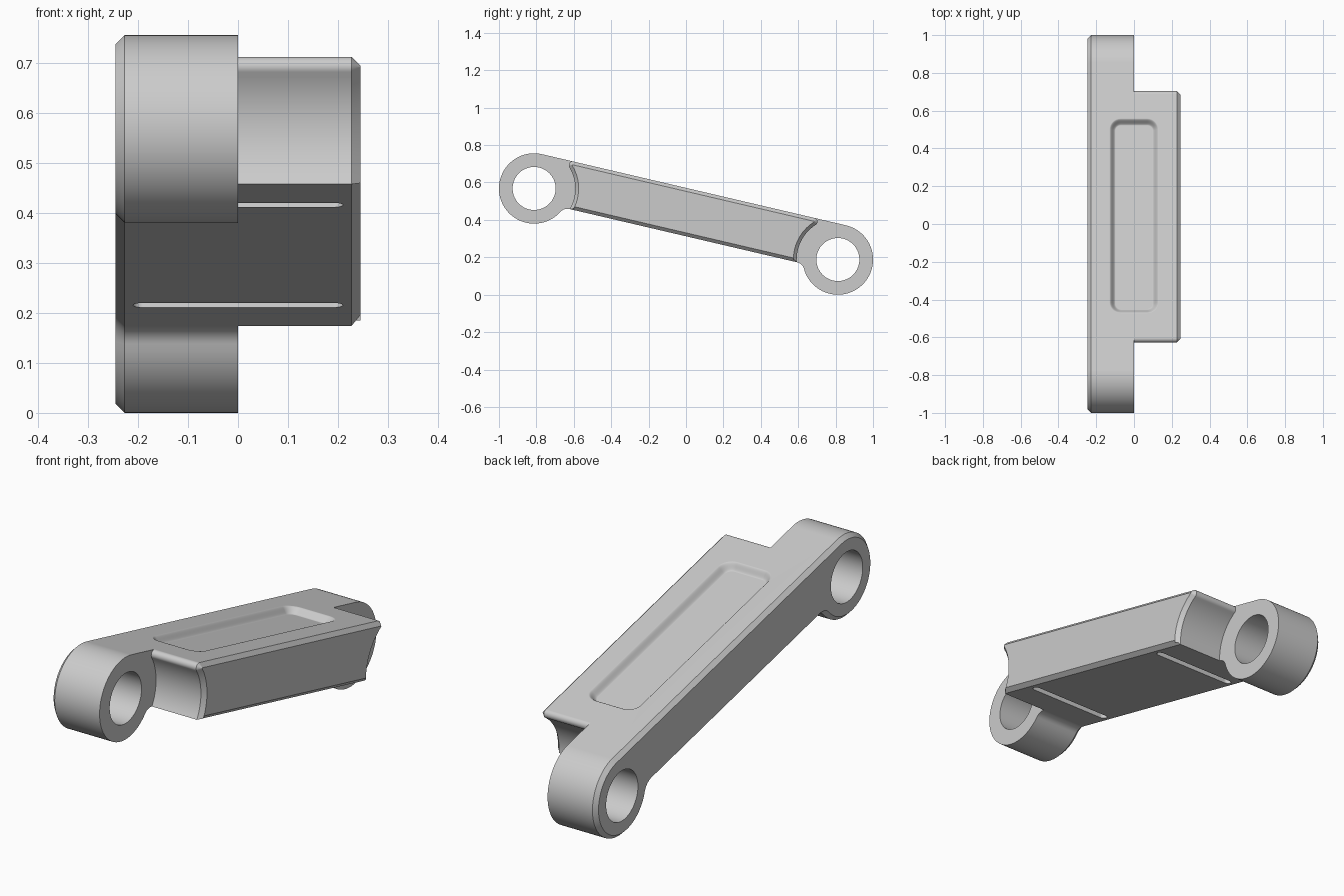
import bpy, bmesh
from math import sin, cos, pi, radians, atan2, asin, sqrt
from mathutils import Vector, Matrix

if "Cube" in bpy.data.objects:
    bpy.data.objects.remove(bpy.data.objects["Cube"])

# Main dimensions, in the link's own frame: x across, u along, v up
U, R, HOLE = 0.834, 0.188, 0.115       # eye offset, radius, bore
TOP, BOTTOM = 0.188, -0.064            # body faces
HALF, CHAMFER = 0.245, 0.018
CLEAR = 0.22                           # clearance radius around each eye
PLACE = Matrix.Translation((0, 0, 0.378)) @ Matrix.Rotation(radians(-13.17), 4, 'X')

grey = bpy.data.materials.new("light_grey")
grey.use_nodes = True
grey.diffuse_color = (0.6, 0.6, 0.6, 1)
grey.node_tree.nodes["Principled BSDF"].inputs["Base Color"].default_value = (0.6, 0.6, 0.6, 1)


def arc(cu, cv, r, a0, a1, n):
    return [Vector((cu + r * cos(a0 + (a1 - a0) * i / n), cv + r * sin(a0 + (a1 - a0) * i / n)))
            for i in range(n + 1)]


def mirrored(half):
    return half + [Vector((-p.x, p.y)) for p in reversed(half)]


def inset(pts, d):
    """Mitred inward offset of a counterclockwise outline."""
    out = []
    for i, p in enumerate(pts):
        a = (p - pts[i - 1]).normalized()
        b = (pts[(i + 1) % len(pts)] - p).normalized()
        na, nb = Vector((-a.y, a.x)), Vector((-b.y, b.x))
        out.append(p + (na + nb) * d / (1 + na.dot(nb)))
    return out


def loft(name, rings):
    """Closed solid through rings of equal point count."""
    bm = bmesh.new()
    loops = [[bm.verts.new(p) for p in ring] for ring in rings]
    for a, b in zip(loops, loops[1:]):
        for i in range(len(a)):
            j = (i + 1) % len(a)
            bm.faces.new((a[i], a[j], b[j], b[i]))
    bm.faces.new(loops[0])
    bm.faces.new(loops[-1])
    bmesh.ops.recalc_face_normals(bm, faces=bm.faces)
    mesh = bpy.data.meshes.new(name)
    bm.to_mesh(mesh)
    bm.free()
    mesh.materials.append(grey)
    ob = bpy.data.objects.new(name, mesh)
    bpy.context.collection.objects.link(ob)
    return ob


def plate(name, outline, side):
    """Half of the link, from the middle plane to one chamfered side."""
    at = lambda pts, x: [(x * side, p.x, p.y) for p in pts]
    return loft(name, [at(outline, 0), at(outline, HALF - CHAMFER),
                       at(inset(outline, CHAMFER), HALF)])


def rounded_rect(hx, hu, r, v, u=0):
    pts = []
    for k, (sx, su) in enumerate(((1, 1), (-1, 1), (-1, -1), (1, -1))):
        pts += arc(sx * (hx - r), su * (hu - r), r, k * pi / 2, (k + 1) * pi / 2, 8)
    return [(p.x, p.y + u, v) for p in pts]


def combine(ob, other, operation):
    mod = ob.modifiers.new("combine", 'BOOLEAN')
    mod.operation, mod.object, mod.solver = operation, other, 'EXACT'
    bpy.context.view_layer.objects.active = ob
    bpy.ops.object.modifier_apply(modifier=mod.name)
    bpy.data.objects.remove(other)


# Eye half: two eyes joined by the body, with fillets underneath
f = 0.05
fv = BOTTOM - f
fu = sqrt((R + f) ** 2 - fv ** 2)
tilt = atan2(-fv, fu)
link = plate("chain_link", mirrored(
    arc(U - fu, fv, f, pi / 2, tilt, 10)
    + arc(U, 0, R, pi + tilt, 2.5 * pi, 56)[1:]), -1)

# Body half: ends hollowed around the neighbouring eyes, rounded at the top
f = 0.02
fv = TOP - f
fu = sqrt((CLEAR + f) ** 2 - fv ** 2)
tilt = atan2(fv, -fu)
body = plate("body_half", mirrored(
    arc(U, 0, CLEAR, pi + asin(-BOTTOM / CLEAR), tilt, 20)
    + arc(U - fu, fv, f, tilt - pi, pi / 2, 10)[1:]), 1)
combine(link, body, 'UNION')

# Bores through the eyes
for s in (-1, 1):
    bore = [[(x, p.x, p.y) for p in arc(s * U, 0, HOLE, 0, 2 * pi, 64)[:-1]] for x in (-0.4, 0.2)]
    combine(link, loft("bore_cutter", bore), 'DIFFERENCE')

# Shallow pocket on top, with softly curved walls
steps, slope, depth = 10, 0.032, 0.03
rings = [rounded_rect(0.13, 0.53, 0.06, TOP + 0.05)]
for i in range(steps + 1):
    t = i / steps
    rings.append(rounded_rect(0.13 - slope * t, 0.53 - slope * t, 0.06 - slope * t,
                              TOP - depth * t * t * (3 - 2 * t)))
combine(link, loft("pocket_cutter", rings), 'DIFFERENCE')

# Two narrow cross slots underneath
for s in (-1, 1):
    slot = [rounded_rect(0.21, 0.02, 0.0199, v, s * 0.44) for v in (BOTTOM - 0.05, BOTTOM + 0.03)]
    combine(link, loft("slot_cutter", slot), 'DIFFERENCE')

# Tilt into place and shade
link.data.transform(PLACE)
bpy.ops.object.select_all(action='DESELECT')
link.select_set(True)
bpy.context.view_layer.objects.active = link
bpy.ops.object.shade_smooth_by_angle(angle=radians(30))
weighted = link.modifiers.new("weighted_normals", 'WEIGHTED_NORMAL')
weighted.keep_sharp = True
